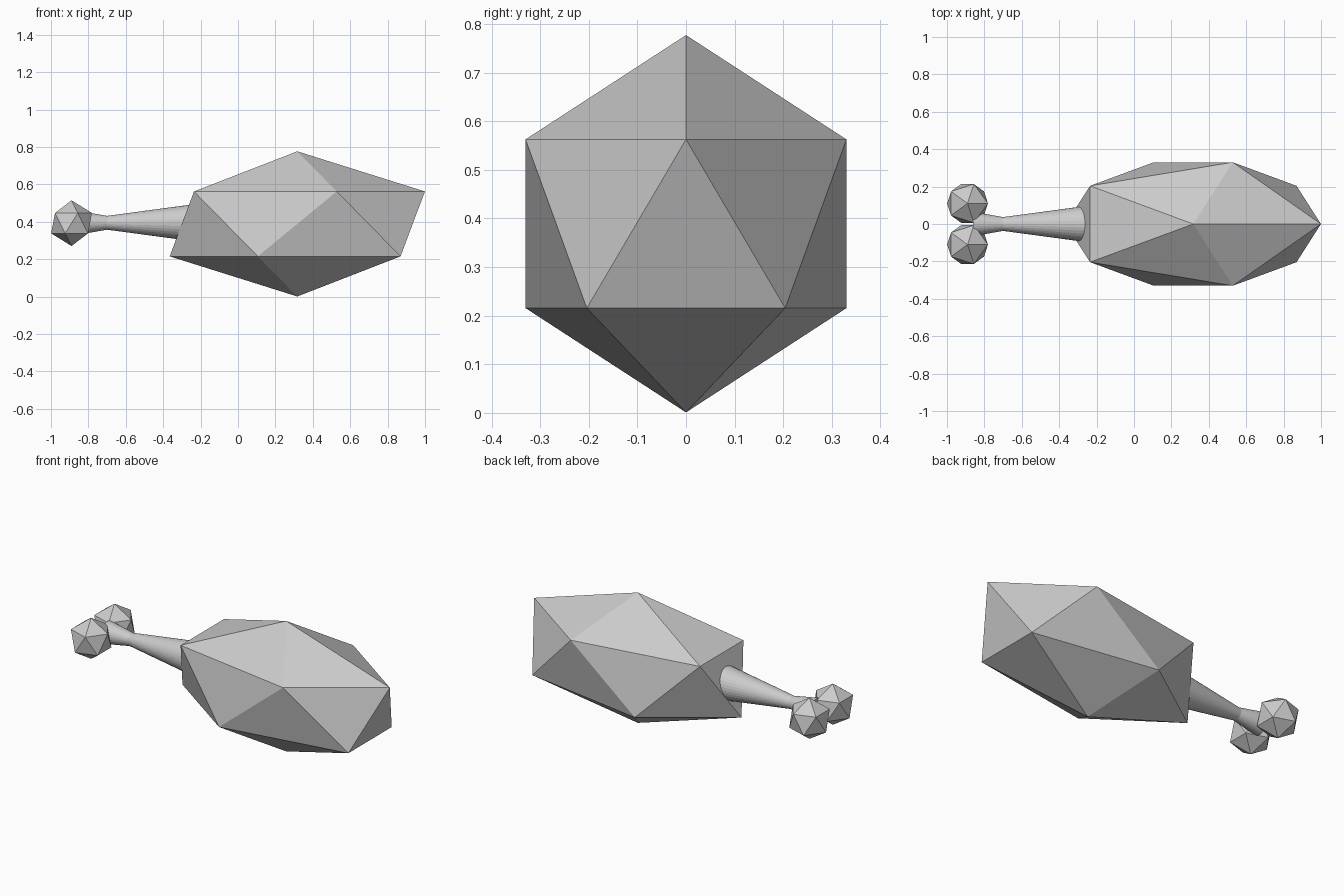
import bpy
import bmesh
from math import pi
from mathutils import Matrix

cube = bpy.data.objects.get("Cube")
if cube:
    bpy.data.objects.remove(cube, do_unlink=True)

GREY = (0.6, 0.6, 0.6, 1.0)
grey = bpy.data.materials.new("plain grey")
grey.use_nodes = True
grey.diffuse_color = GREY
grey.node_tree.nodes["Principled BSDF"].inputs["Base Color"].default_value = GREY

AXIS_Z = 0.395


def add_object(name, bm):
    mesh = bpy.data.meshes.new(name)
    bm.to_mesh(mesh)
    bm.free()
    mesh.materials.append(grey)
    obj = bpy.data.objects.new(name, mesh)
    bpy.context.collection.objects.link(obj)
    return obj


def faceted_ball(name, centre, radii):
    bm = bmesh.new()
    place = Matrix.Translation(centre) @ Matrix.Diagonal((*radii, 1))
    bmesh.ops.create_icosphere(bm, subdivisions=1, radius=1, matrix=place)
    return add_object(name, bm)


def lathe_along_x(name, profile, sides=32):
    """Spin (x, radius) points around the horizontal axis and cap the ends."""
    bm = bmesh.new()
    rings = []
    for x, radius in profile:
        place = Matrix.Translation((x, 0, AXIS_Z)) @ Matrix.Rotation(pi / 2, 4, "Y")
        ring = bmesh.ops.create_circle(bm, segments=sides, radius=radius, matrix=place)
        rings.append(ring["verts"])
    for a, b in zip(rings, rings[1:]):
        for i in range(sides):
            j = (i + 1) % sides
            bm.faces.new((a[i], a[j], b[j], b[i]))
    bm.faces.new(rings[0])
    bm.faces.new(rings[-1])
    bmesh.ops.recalc_face_normals(bm, faces=bm.faces)
    return add_object(name, bm)


# Large stretched body
faceted_ball("body", (0.317, 0, 0.389), (0.763, 0.388, 0.388))

# Tapered shaft with a flared tip between the knobs
lathe_along_x("shaft", [(-0.2, 0.104), (-0.7, 0.037), (-0.86, 0.065)])

# Pair of knobs at the end of the shaft
for side, y in (("left", 0.11), ("right", -0.11)):
    faceted_ball(side + "_knob", (-0.89, y, 0.393), (0.122, 0.122, 0.122))
